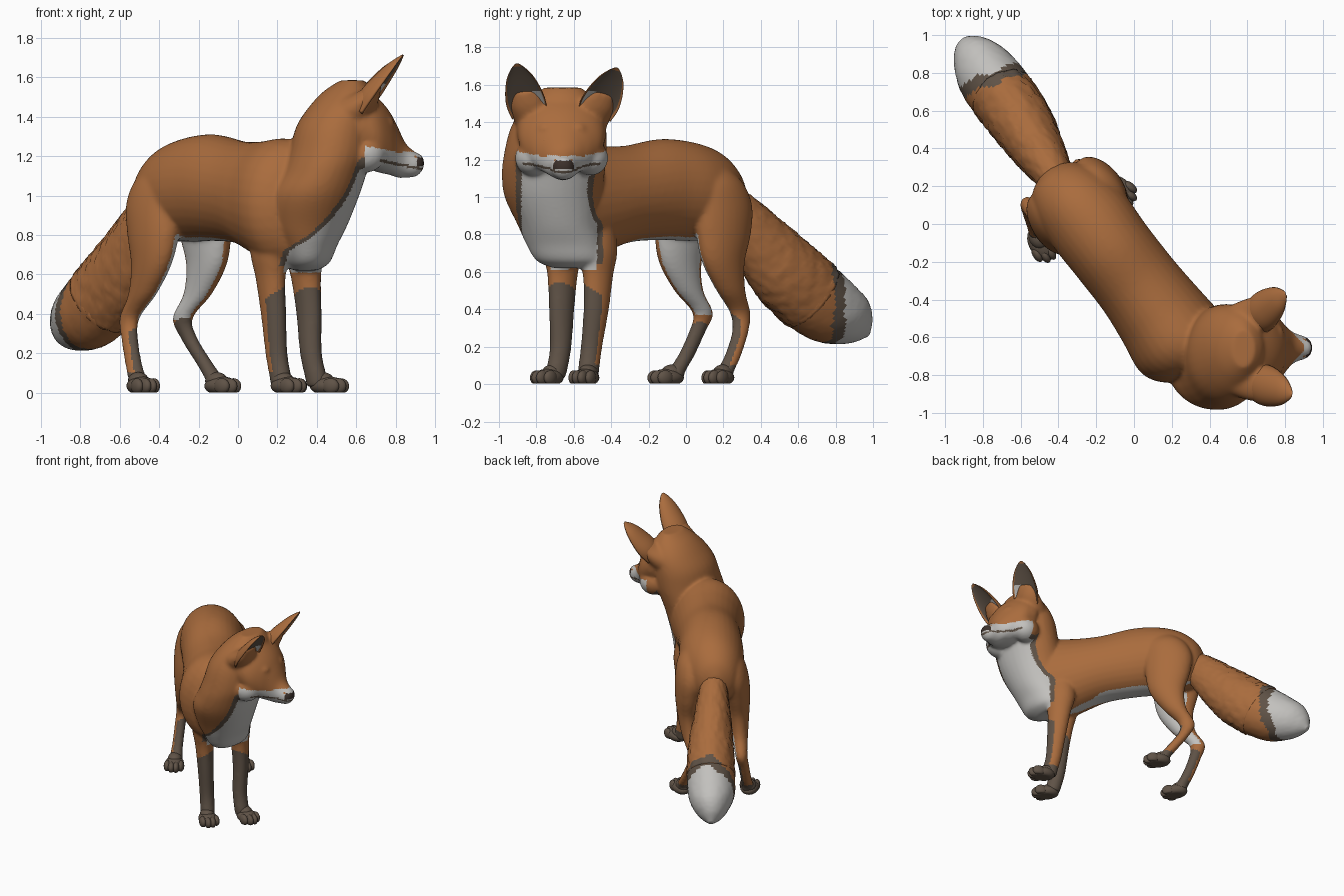
import bpy, bmesh, math, random
from mathutils import Vector as V

if "Cube" in bpy.data.objects:
    bpy.data.objects.remove(bpy.data.objects["Cube"])

random.seed(4)
FWD, SIDE = V((.62, -.78, 0)), V((.78, .62, 0))      # body runs diagonally
X, Y, Z = V((1, 0, 0)), V((0, 1, 0)), V((0, 0, 1))

# Colours
MATS = []
for name, col in (("orange_fur", (.40, .15, .047)), ("white_fur", (.54, .53, .51)),
                  ("dark_brown_fur", (.115, .085, .062)), ("black_nose", (.045, .03, .024))):
    m = bpy.data.materials.new(name)
    m.diffuse_color = (*col, 1)
    m.use_nodes = True
    m.node_tree.nodes["Principled BSDF"].inputs["Base Color"].default_value = m.diffuse_color
    MATS.append(m)
ORANGE, WHITE, DARK, BLACK = range(4)


def spline(rows, sub):
    """Catmull-Rom through rows of numbers."""
    out = []
    for i in range(len(rows) - 1):
        p = [rows[max(0, min(len(rows) - 1, i + k))] for k in (-1, 0, 1, 2)]
        for j in range(sub):
            t = j / sub
            out.append([.5 * (2*b + (c - a)*t + (2*a - 5*b + 4*c - d)*t*t + (3*b - a - 3*c + d)*t**3)
                        for a, b, c, d in zip(*p)])
    return out + [list(rows[-1])]


def loft(bm, rows, u, v, n=32, sub=5, fur=0):
    """Skin through ellipses: x, y, z, radius along u, radius along v."""
    rings = []
    for x, y, z, a, b in spline(rows, sub):
        ring = []
        for k in range(n):
            t = 2 * math.pi * k / n
            g = 1 + random.uniform(-fur, fur)
            ring.append(bm.verts.new(V((x, y, z)) + (u*a*math.cos(t) + v*b*math.sin(t)) * g))
        rings.append(ring)
    for r, q in zip(rings, rings[1:]):
        for k in range(n):
            bm.faces.new((r[k], r[(k+1) % n], q[(k+1) % n], q[k]))
    bm.faces.new(rings[0])
    bm.faces.new(rings[-1])


def ball(bm, c, u, v, ru, rv, rz):
    for w in bmesh.ops.create_uvsphere(bm, u_segments=20, v_segments=12, radius=1)["verts"]:
        w.co = V(c) + u*w.co.x*ru + v*w.co.y*rv + Z*w.co.z*rz


def finish(bm, name, rule=None, remesh=0):
    bmesh.ops.recalc_face_normals(bm, faces=bm.faces)
    me = bpy.data.meshes.new(name)
    for m in MATS:
        me.materials.append(m)
    bm.to_mesh(me)
    bm.free()
    ob = bpy.data.objects.new(name, me)
    bpy.context.collection.objects.link(ob)
    if remesh:
        bpy.context.view_layer.objects.active = ob
        r = ob.modifiers.new("remesh", 'REMESH')
        r.mode, r.voxel_size = 'VOXEL', remesh
        s = ob.modifiers.new("smooth", 'SMOOTH')
        s.factor, s.iterations = .5, 12
        bpy.ops.object.modifier_apply(modifier="remesh")
        bpy.ops.object.modifier_apply(modifier="smooth")
    me = ob.data
    while len(me.materials) < len(MATS):
        me.materials.append(MATS[len(me.materials)])
    for p in me.polygons:
        p.use_smooth = True
        if rule is not None:
            p.material_index = rule(p.center, p.normal) if callable(rule) else rule


def lerp(table, z):
    """Row of a table (first entry = height, falling) at height z."""
    if z >= table[0][0]:
        return table[0][1:]
    for a, b in zip(table, table[1:]):
        if z >= b[0]:
            t = (a[0] - z) / (a[0] - b[0])
            return [p + (q - p)*t for p, q in zip(a[1:], b[1:])]
    return table[-1][1:]


# Leg centre lines (z, x, y) and shared radii (side, forward)
HIND_R = [(.05, .08), (.10, .16), (.11, .185), (.10, .17), (.08, .132), (.06, .088),
          (.045, .061), (.04, .048), (.04, .048), (.046, .05), (.045, .05)]
FORE_R = [(.06, .09), (.085, .115), (.067, .089), (.058, .074), (.053, .061), (.053, .06), (.05, .055)]
HIND_1 = [(1.15, -.38, .02), (1.07, -.40, .02), (.95, -.425, .01), (.8, -.43, -.02), (.65, -.44, -.03),
          (.5, -.485, .015), (.38, -.55, .09), (.28, -.55, .06), (.15, -.53, 0), (.07, -.51, -.05), (.03, -.5, -.06)]
HIND_2 = [(1.15, -.17, .16), (1.07, -.17, .17), (.95, -.175, .195), (.8, -.165, .2), (.65, -.16, .2),
          (.5, -.205, .24), (.38, -.28, .29), (.28, -.25, .29), (.15, -.17, .25), (.07, -.12, .21), (.03, -.11, .2)]
FORE_1 = [(.88, .16, -.66), (.72, .16, -.66), (.58, .165, -.66), (.4, .18, -.665), (.2, .195, -.67),
          (.08, .215, -.69), (.03, .22, -.7)]
FORE_2 = [(.88, .33, -.47), (.72, .335, -.47), (.58, .345, -.47), (.4, .36, -.48), (.2, .37, -.505),
          (.08, .395, -.52), (.03, .4, -.52)]
CHEST = [(1.2, .60), (1.1, .59), (1.0, .55), (.9, .49), (.8, .39), (.72, .26), (.58, .22)]
# Stockings: leg, dark side, margin, top
SOCKS = [(HIND_1, X, -.005, .31), (HIND_2, -Y, -.005, .35), (FORE_1, X, -.035, .5), (FORE_2, -Y, -.03, .49)]


def coat(c, n):
    x, y, z = c
    f = c.dot(FWD)
    # lower face, with a thin mouth line; bridge of the muzzle stays orange
    if x > .64 and 1.05 < z < 1.245 - .2*(x - .68):
        if x > .91 and z > 1.15 and n.z > -.2:
            return BLACK
        if x > .8 and z > 1.165 and (n.z > .5 or abs(y + .655) < .045):
            return ORANGE
        if x > .72 and abs(z - 1.178 + .2*(x - .72)) < .007:
            return DARK
        return WHITE
    # bib with a dark edge
    if .6 < z < 1.22:
        d = min(x - lerp(CHEST, z)[0], y + .88, -.475 - y, z - .61)
        if d > 0:
            return WHITE
        if d > -.03 and z > .64:
            return DARK
    # stockings
    if z < .6:
        def off(s):
            return c - V((*lerp(s[0], z), z))
        s = min(SOCKS, key=lambda q: off(q).length)
        if z < .1 or (z < s[3] + .6*off(s).dot(s[1]) and off(s).dot(s[1]) > s[2]):
            return DARK
    # inner thighs and belly
    if f < .05 and .37 < z < .83:
        mid = c.dot(SIDE) + .13
        if abs(mid) < .25 and n.dot(SIDE) * (-1 if mid > 0 else 1) > .15 and n.dot(FWD) > -.45:
            return WHITE
    if n.z < -.92 and .6 < z < .88 and -.3 < f < .55:
        return WHITE
    return ORANGE


# Ear frames: base, tip, width axis, back axis
EARS = {}
for name, base, tip, out in (("ear_right", V((.64, -.835, 1.43)), V((.838, -.905, 1.712)), -1),
                             ("ear_left", V((.64, -.495, 1.43)), V((.805, -.37, 1.69)), 1)):
    axis = (tip - base).normalized()
    back = V((-.75, -out*.1, .66))
    back = (back - axis*back.dot(axis)).normalized()
    side = axis.cross(back)
    EARS[name] = (base, tip, side if side.y*out > 0 else -side, back)

# Body: torso, neck, head and legs fused into one skin
bm = bmesh.new()
loft(bm, [(-.46, .28, .97, .05, .08), (-.43, .24, .985, .14, .165), (-.35, .15, 1.01, .205, .235),
          (-.24, .02, 1.03, .235, .265), (-.12, -.14, 1.04, .23, .27), (.02, -.32, 1.015, .23, .26),
          (.13, -.47, .985, .245, .29), (.24, -.62, .96, .265, .33), (.34, -.69, .95, .24, .3),
          (.41, -.71, .94, .17, .22), (.45, -.72, .93, .07, .1)], SIDE, Z)
loft(bm, [(.34, -.60, .62, .06, .11), (.355, -.62, .66, .11, .18), (.355, -.65, .75, .15, .205),
          (.36, -.68, .85, .195, .22), (.39, -.71, 1.0, .225, .26), (.44, -.71, 1.12, .215, .275),
          (.475, -.70, 1.22, .215, .275), (.50, -.685, 1.35, .205, .26), (.53, -.67, 1.45, .17, .225),
          (.56, -.66, 1.53, .125, .165), (.58, -.66, 1.585, .06, .1)], X, Y)
loft(bm, [(.50, -.665, 1.38, .12, .14), (.58, -.665, 1.37, .23, .2), (.66, -.665, 1.335, .235, .2),
          (.72, -.665, 1.30, .215, .185), (.77, -.665, 1.265, .165, .16), (.81, -.66, 1.22, .113, .13),
          (.85, -.655, 1.178, .079, .088), (.90, -.655, 1.158, .062, .063), (.93, -.655, 1.163, .044, .044),
          (.945, -.655, 1.165, .015, .015)], Y, Z)
for s in (-1, 1):                                     # cheeks and brows
    ball(bm, (.64, -.665 + s*.155, 1.21), X, Y, .11, .095, .095)
    ball(bm, (.745, -.663 + s*.085, 1.365), X, Y, .05, .05, .035)
for base, tip, side, back in EARS.values():           # ear roots
    root = V((.52, -.665 + (base.y + .665)*.6, 1.39))
    loft(bm, [(*root, .12, .12), (*(base.lerp(root, .4) + back*.02), .115, .1),
              (*(base.lerp(tip, .2) + back*.022), .095, .055), (*(base.lerp(tip, .45) + back*.03), .06, .025)],
         side, back, 28, 6)
for path, radii in ((HIND_1, HIND_R), (HIND_2, HIND_R), (FORE_1, FORE_R), (FORE_2, FORE_R)):
    loft(bm, [(x, y, z, a, b) for (z, x, y), (a, b) in zip(path, radii)], SIDE, FWD)
finish(bm, "body", coat, .011)

# Paws with four toes
for name, x, y, d in (("hind_paw_right", -.49, -.1, V((.5, -.86, 0))), ("hind_paw_left", -.085, .18, V((.8, -.6, 0))),
                      ("front_paw_right", .25, -.735, V((.75, -.66, 0))), ("front_paw_left", .455, -.537, V((.9, -.43, 0)))):
    d.normalize()
    s = V((-d.y, d.x, 0))
    bm = bmesh.new()
    c = V((x, y, .035))
    ball(bm, c, d, s, .096, .068, .048)
    ball(bm, c - d*.03 + Z*.025, d, s, .062, .05, .045)
    for k, e in ((-1.5, .04), (-.5, .065), (.5, .065), (1.5, .04)):
        ball(bm, c + d*e + s*k*.033 - Z*.001, d, s, .046, .025, .04)
    for w in bm.verts:
        w.co.z = max(w.co.z, .002)
    finish(bm, name, DARK)


# Bushy tail with a banded white tip
def brush(c, n):
    u = -.35*c.x + .94*c.y + .012*math.sin(c.x*40)
    return WHITE if u > 1.02 else DARK if u > .955 else ORANGE


bm = bmesh.new()
TS, TV = V((.82, .57, 0)), V((-.35, .51, .78))
loft(bm, [(-.37, .16, 1.03, .07, .07), (-.43, .27, .91, .105, .13), (-.51, .40, .745, .14, .175),
          (-.59, .53, .60, .165, .205), (-.69, .67, .47, .174, .21)], TS, TV, 56, 10, .03)
loft(bm, [(-.67, .643, .495, .167, .2), (-.69, .67, .47, .174, .205), (-.77, .78, .385, .168, .19),
          (-.83, .87, .335, .132, .155), (-.875, .93, .295, .08, .095), (-.9, .97, .265, .02, .02)], TS, TV, 56, 8, .008)
finish(bm, "tail", brush)

# Ears: cupped leaves, open towards the face
PROFILE = [(0, .095, .08), (.25, .108, .085), (.5, .098, .07), (.75, .072, .048), (.92, .037, .022), (1, .01, .006)]
for name, (base, tip, side, back) in EARS.items():
    bm = bmesh.new()
    n, rings = 44, []
    rows = spline(PROFILE, 5)
    for t, w, d in rows:
        ring = []
        for k in range(n):
            a = 2*math.pi*k/n
            depth = d if math.cos(a) > 0 else -d * .35
            ring.append(bm.verts.new(base.lerp(tip, t) + side*w*math.sin(a) + back*(depth*math.cos(a) - d*.15)))
        rings.append(ring)
    for i, (r, q) in enumerate(zip(rings, rings[1:])):
        for k in range(n):
            fc = bm.faces.new((r[k], r[(k+1) % n], q[(k+1) % n], q[k]))
            a = 2*math.pi*(k + .5)/n
            if math.cos(a) < -.45 and rows[i][0] < .93:
                fc.material_index = WHITE if math.sin(a) < -.35 and rows[i][0] < .42 else DARK
    bm.faces.new(rings[0])
    finish(bm, name)

# Closed eyelids
for name, s in (("eyelid_right", -1), ("eyelid_left", 1)):
    bm = bmesh.new()
    ball(bm, (.778, -.663 + s*.09, 1.303), V((.75, s*.66, 0)), V((-.66, s*.75, 0)), .026, .034, .016)
    finish(bm, name, ORANGE)
